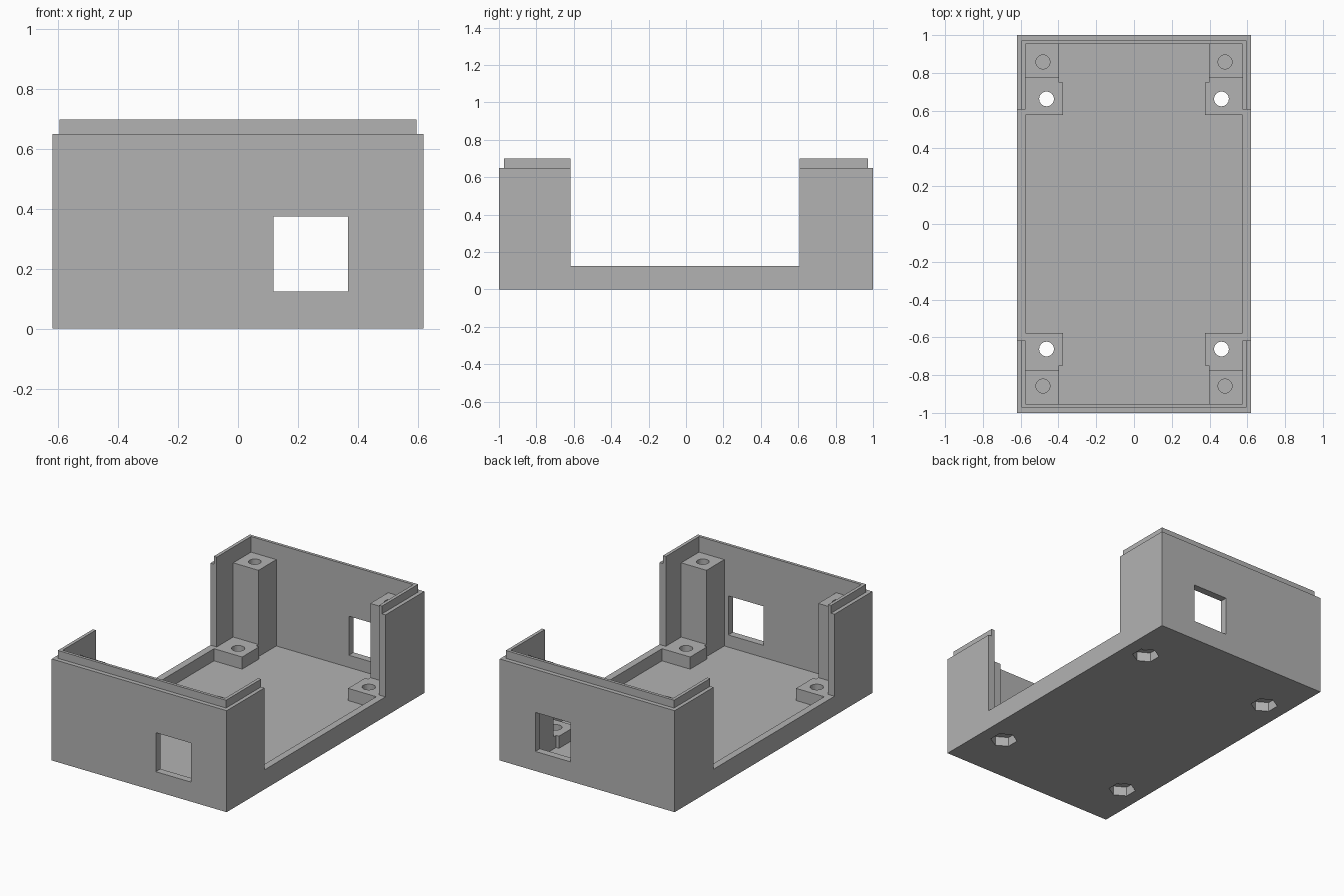
import bpy
import math

cube = bpy.data.objects.get("Cube")
if cube:
    bpy.data.objects.remove(cube, do_unlink=True)

# Single grey plastic
grey = bpy.data.materials.new("grey_plastic")
grey.use_nodes = True
grey.diffuse_color = (0.45, 0.45, 0.45, 1)
grey.node_tree.nodes["Principled BSDF"].inputs["Base Color"].default_value = (0.45, 0.45, 0.45, 1)


def box(name, x, y, z):
    """Box from three (low, high) ranges."""
    bpy.ops.mesh.primitive_cube_add(size=1, location=[sum(r) / 2 for r in (x, y, z)])
    ob = bpy.context.object
    ob.name = name
    ob.scale = [abs(r[1] - r[0]) for r in (x, y, z)]
    bpy.ops.object.transform_apply(location=True, rotation=True, scale=True)
    ob.data.materials.append(grey)
    return ob


def prism(name, sides, radius, x, y, z, turn=0):
    """Upright prism between two heights."""
    bpy.ops.mesh.primitive_cylinder_add(vertices=sides, radius=radius, depth=z[1] - z[0],
                                        location=(x, y, sum(z) / 2), rotation=(0, 0, turn))
    ob = bpy.context.object
    ob.name = name
    bpy.ops.object.transform_apply(location=True, rotation=True, scale=True)
    ob.data.materials.append(grey)
    return ob


def combine(target, tool, operation):
    mod = target.modifiers.new(operation, "BOOLEAN")
    mod.operation = operation
    mod.solver = "EXACT"
    mod.object = tool
    bpy.context.view_layer.objects.active = target
    bpy.ops.object.modifier_apply(modifier=mod.name)
    bpy.data.objects.remove(tool, do_unlink=True)


W, L, H = 0.62, 1.0, 0.65        # half width, half length, wall height
IN_X, IN_Y = 0.575, 0.953        # inner wall faces
FLOOR, SILL, LIP, POST = 0.047, 0.125, 0.70, 0.60

# Outer shell with a stepped lip, hollowed out
body = box("enclosure_base", (-W, W), (-L, L), (0, H))
combine(body, box("lip", (-0.596, 0.596), (-0.972, 0.972), (0.3, LIP)), "UNION")
combine(body, box("cavity", (-IN_X, IN_X), (-IN_Y, IN_Y), (FLOOR, 1)), "DIFFERENCE")

# Wide openings in both side walls and the port windows in the end walls
combine(body, box("side_opening", (-1, 1), (-0.617, 0.606), (SILL, 1)), "DIFFERENCE")
combine(body, box("port_window", (0.118, 0.367), (-2, 2), (SILL, 0.375)), "DIFFERENCE")

# Corner screw posts and low mounting pads, joined to the walls
corners = [(sx, sy) for sx in (-1, 1) for sy in (-1, 1)]
for sx, sy in corners:
    def block(name, x, y, top):
        xs = sorted(sx * v for v in x)
        ys = sorted(sy * v for v in y)
        return box(name, xs, ys, (0.02, top))
    combine(body, block("pad", (0.375, 0.59), (0.578, 0.75), SILL), "UNION")
    combine(body, block("pad_bridge", (0.396, 0.59), (0.7, 0.8), SILL), "UNION")
    combine(body, block("post", (0.396, 0.59), (0.773, 0.965), POST), "UNION")

# Screw holes, mounting holes and hexagonal nut pockets
for sx, sy in corners:
    combine(body, prism("screw_hole", 32, 0.037, sx * 0.482, sy * 0.858, (0.25, 0.8)), "DIFFERENCE")
    combine(body, prism("mount_hole", 32, 0.039, sx * 0.463, sy * 0.662, (-0.1, 0.3)), "DIFFERENCE")
    combine(body, prism("nut_pocket", 6, 0.08, sx * 0.463, sy * 0.662, (-0.1, 0.06)), "DIFFERENCE")
